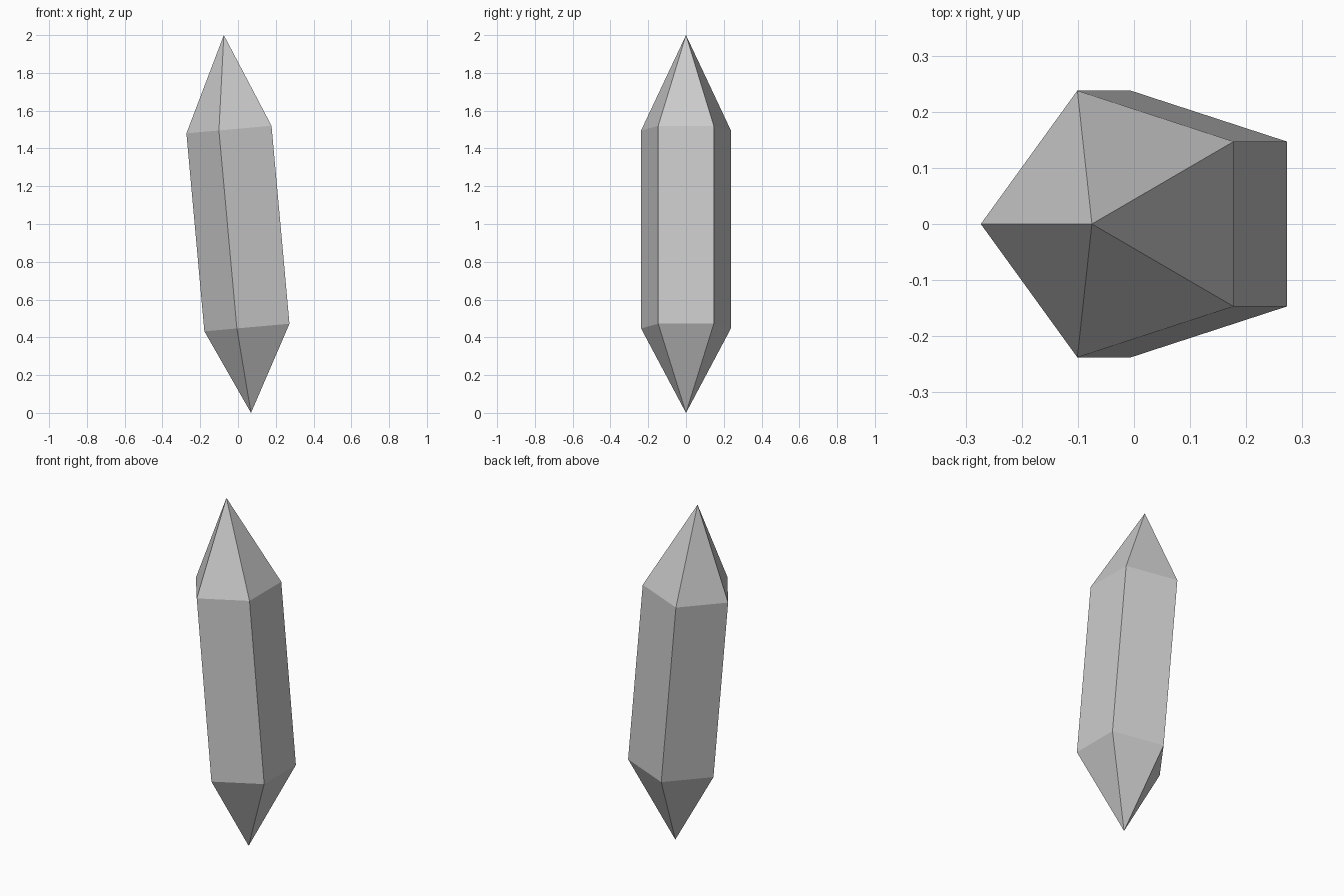
import bpy, bmesh
from math import radians, sin, cos, pi

if "Cube" in bpy.data.objects:
    bpy.data.objects.remove(bpy.data.objects["Cube"])

SIDES, RADIUS, TILT = 5, 0.25, radians(5.1)

bm = bmesh.new()


def tilted_ring(cx, cz):
    """Five-sided ring leaning with the crystal, one corner pointing to -x."""
    ring = []
    for i in range(SIDES):
        a = pi + i * 2 * pi / SIDES
        x, y = RADIUS * cos(a), RADIUS * sin(a)
        ring.append(bm.verts.new((cx + x * cos(TILT), y, cz + x * sin(TILT))))
    return ring


# Shaft ends and the two points
lower = tilted_ring(0.071, 0.454)
upper = tilted_ring(-0.024, 1.502)
bottom_tip = bm.verts.new((0.069, 0, 0))
top_tip = bm.verts.new((-0.075, 0, 2))

# Shaft sides and pointed caps
for i in range(SIDES):
    j = (i + 1) % SIDES
    bm.faces.new((lower[i], lower[j], upper[j], upper[i]))
    bm.faces.new((upper[i], upper[j], top_tip))
    bm.faces.new((lower[j], lower[i], bottom_tip))
bmesh.ops.recalc_face_normals(bm, faces=bm.faces)

mesh = bpy.data.meshes.new("crystal")
bm.to_mesh(mesh)
bm.free()
bpy.context.collection.objects.link(bpy.data.objects.new("crystal", mesh))
